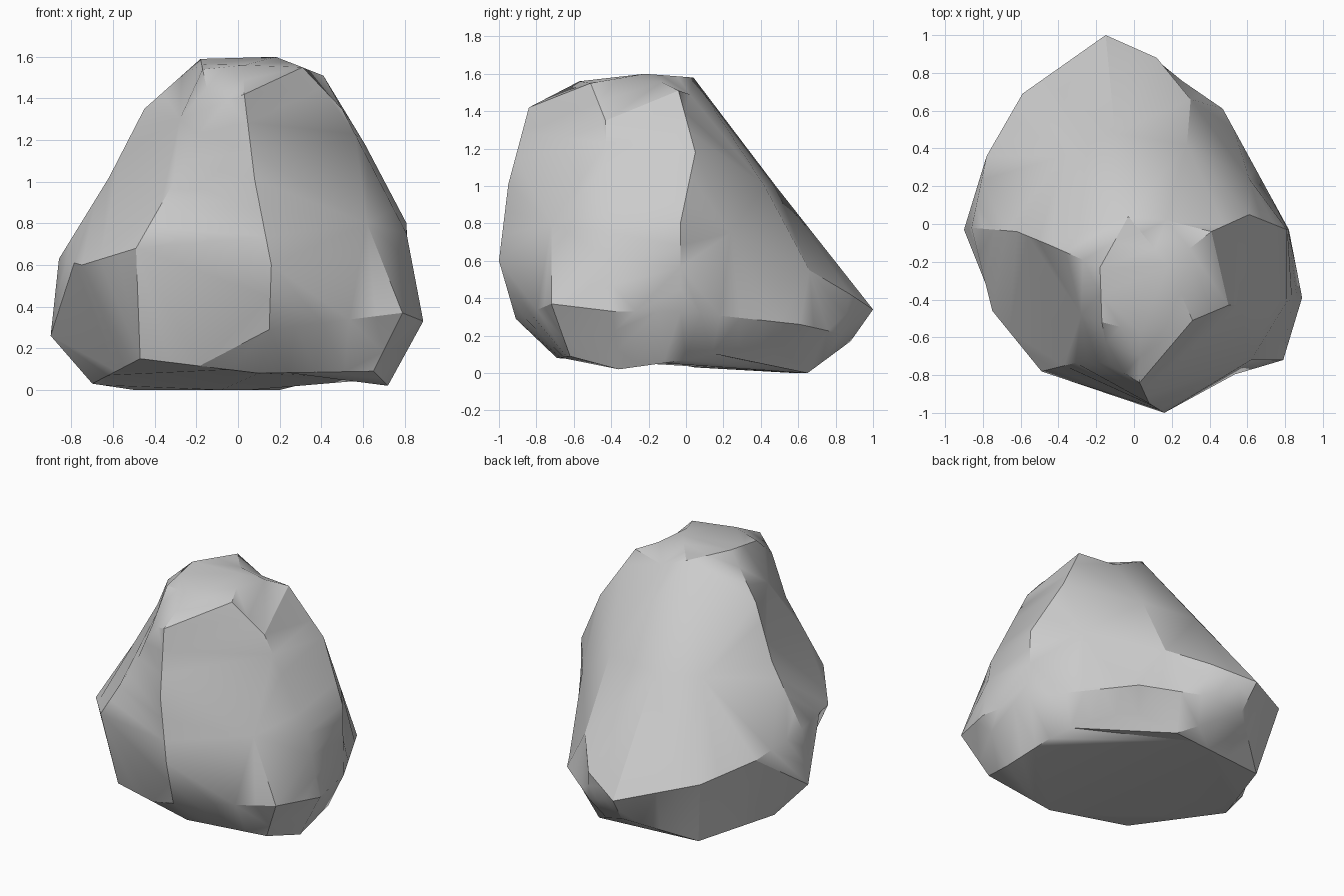
import bpy, bmesh, math
from mathutils import Vector

if "Cube" in bpy.data.objects:
    bpy.data.objects.remove(bpy.data.objects["Cube"])

CORE = Vector((0, -.05, .65))   # every surface point is visible from here
STEP = .13                      # spacing of points along an edge line

# Flat crown on top
crown = [(-.03, .04, 1.58), (.18, -.22, 1.6), (.31, -.51, 1.55),
         (.03, -.57, 1.56), (-.17, -.52, 1.54), (-.18, -.23, 1.59)]
# Ridges running down from the crown
right = [(.41, -.04, 1.51), (.61, .05, 1.18), (.81, -.03, .8)]
left = [(-.45, -.11, 1.35), (-.62, -.04, 1.02), (-.86, -.02, .63), (-.9, -.03, .26)]
front = [(.03, -.84, 1.42), (.08, -.95, 1.01), (.16, -1, .6)]
brow = [(-.13, -.74, 1.36), (-.25, -.72, 1.1), (-.49, -.78, .68), (-.75, -.46, .6)]
shoulder = [(.5, -.43, 1.35), (.81, -.41, .75)]
# Swells of the walls and the notch behind the crown
walls = [(.62, -.72, .8), (.17, .02, 1.49), (.28, .42, 1.0), (-.1, .48, 1.0),
         (-.37, .36, 1.0), (.3, .66, .55), (.61, .24, .75), (-.28, -.48, 1.3)]
spur = (.12, .88, .42)
# Rim above the base, counterclockwise from the front
rim = [(.15, -.91, .29), (.79, -.72, .37), (.89, -.39, .33), (.82, -.03, .33),
       (.47, .61, .26), (.15, .83, .21), (-.15, 1, .34),
       (-.59, .69, .45), (-.78, .36, .54)]
# Outline of the underside
foot = [(.72, -.36, .02), (.65, -.62, .09), (.1, -.69, .08), (-.47, -.62, .15),
        (-.7, .05, .03), (-.5, .58, 0), (-.13, .88, .17), (.2, .65, 0),
        (.4, .52, .13), (.57, .28, .14), (.68, 0, .07)]

# Edge lines of the rock
lines = [crown + crown[:1],
         [crown[1]] + right + [rim[3]],
         [crown[5]] + left,
         [crown[3]] + front + [rim[0]],
         [crown[4]] + brow + [left[2]],
         [brow[0], front[0]],
         [crown[2]] + shoulder + [rim[2]],
         rim + [left[2]],
         [rim[5], spur, rim[6], foot[6], rim[5]],
         [rim[1], foot[1]], [rim[2], foot[0]],
         foot + foot[:1], [foot[5], foot[7]]]

points = {}


def add(p):
    points[tuple(round(c, 4) for c in p)] = Vector(p)


for line in lines:
    for a, b in zip(line, line[1:]):
        a, b = Vector(a), Vector(b)
        n = max(1, round((b - a).length / STEP))
        for i in range(n + 1):
            add(a.lerp(b, i / n))
for p in walls:
    add(p)

# Skin the points on a sphere, then push each one out to its true place
bm = bmesh.new()
pairs = []
for p in points.values():
    pairs.append((bm.verts.new((p - CORE).normalized()), p))
bmesh.ops.convex_hull(bm, input=bm.verts[:])
for v, p in pairs:
    if v.is_valid:
        v.co = p
bmesh.ops.delete(bm, geom=[v for v in bm.verts if not v.link_faces], context='VERTS')
bmesh.ops.recalc_face_normals(bm, faces=bm.faces[:])

mesh = bpy.data.meshes.new("boulder")
bm.to_mesh(mesh)
bm.free()
boulder = bpy.data.objects.new("boulder", mesh)
bpy.context.collection.objects.link(boulder)

# Soft walls, crisp edges
bpy.context.view_layer.objects.active = boulder
boulder.select_set(True)
bpy.ops.object.shade_smooth_by_angle(angle=math.radians(30))
